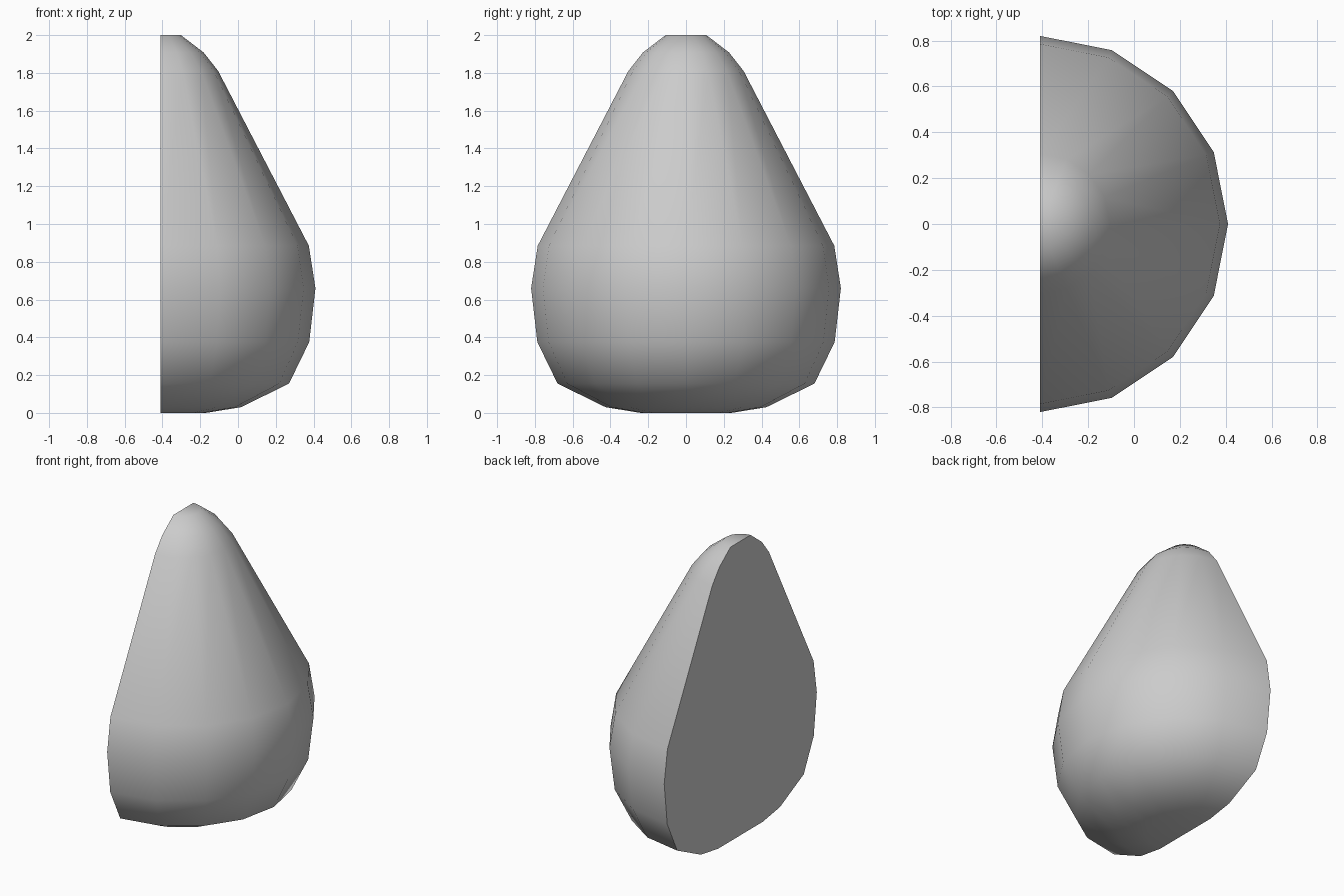
import bpy, bmesh
from math import sin, cos, pi, radians

if "Cube" in bpy.data.objects:
    bpy.data.objects.remove(bpy.data.objects["Cube"])

AXIS_X = -0.41
SEGMENTS = 8
# radius, height of the pear profile, bottom to top
PROFILE = [(0.24, 0), (0.425, 0.03), (0.68, 0.155), (0.787, 0.375), (0.82, 0.66),
           (0.785, 0.885), (0.305, 1.81), (0.228, 1.908), (0.108, 2.0)]

bm = bmesh.new()

# Half-turn of the profile around the cut plane
rings = []
for r, z in PROFILE:
    angles = [-pi / 2 + pi * i / SEGMENTS for i in range(SEGMENTS + 1)]
    rings.append([bm.verts.new((AXIS_X + r * cos(a), r * sin(a), z)) for a in angles])
for low, high in zip(rings, rings[1:]):
    for i in range(SEGMENTS):
        bm.faces.new((low[i], low[i + 1], high[i + 1], high[i]))

# Flat bottom, flat top and flat cut face
bm.faces.new(rings[0][::-1])
bm.faces.new(rings[-1])
bm.faces.new([ring[0] for ring in rings] + [ring[-1] for ring in reversed(rings)])
bmesh.ops.recalc_face_normals(bm, faces=bm.faces)

mesh = bpy.data.meshes.new("half_pear")
bm.to_mesh(mesh)
bm.free()
pear = bpy.data.objects.new("half_pear", mesh)
bpy.context.collection.objects.link(pear)

# Smooth skin, sharp cut edge
bpy.context.view_layer.objects.active = pear
pear.select_set(True)
bpy.ops.object.shade_smooth_by_angle(angle=radians(60))
